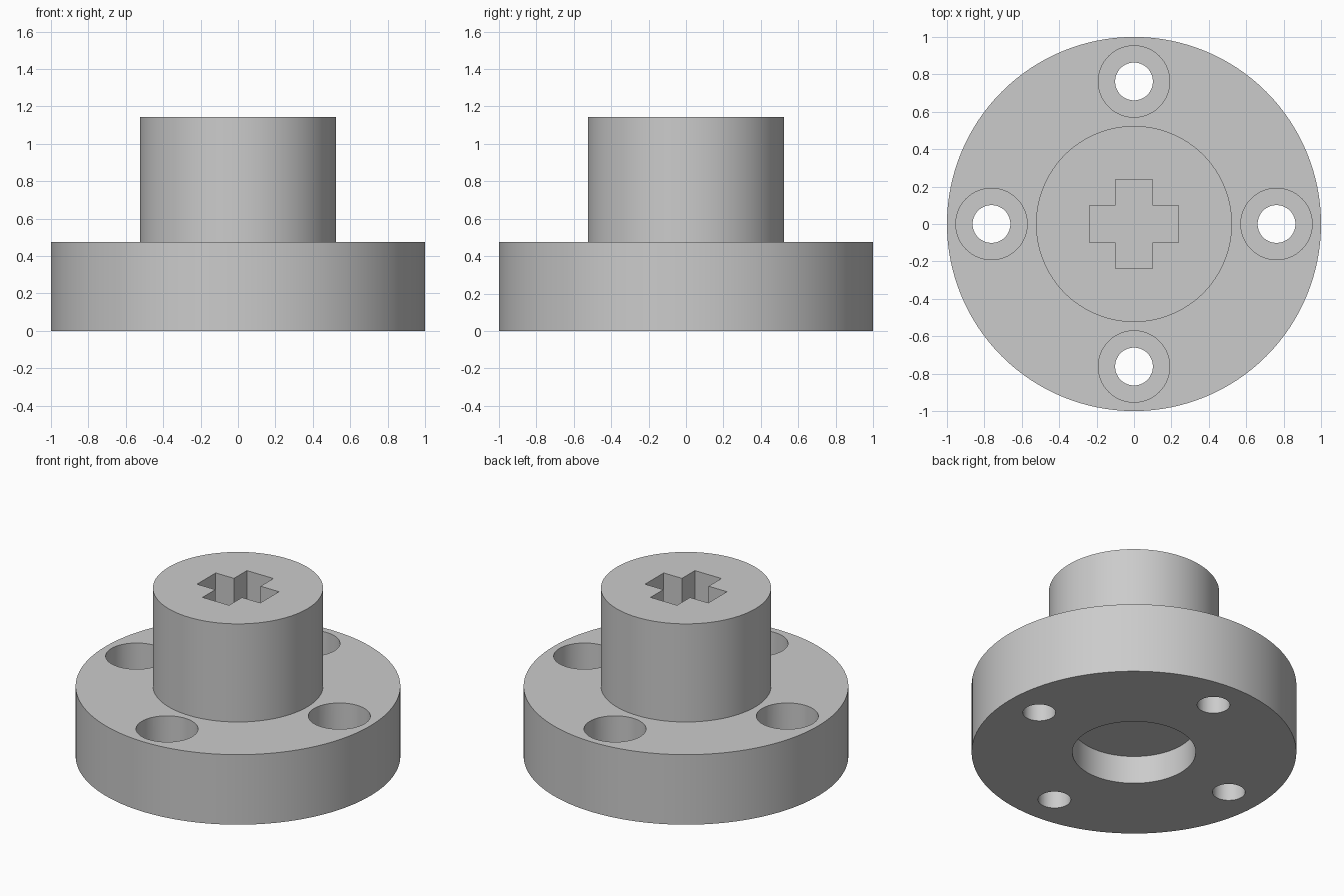
import bpy, bmesh, math
from mathutils import Matrix

cube = bpy.data.objects.get("Cube")
if cube:
    bpy.data.objects.remove(cube, do_unlink=True)

grey = bpy.data.materials.new("plain grey")
grey.use_nodes = True
colour = (0.6, 0.6, 0.6, 1)
grey.diffuse_color = colour
grey.node_tree.nodes["Principled BSDF"].inputs["Base Color"].default_value = colour

# Main dimensions
FLANGE_R, FLANGE_H = 1.0, 0.476
BOSS_R, TOP = 0.524, 1.143
POCKET_R, POCKET_D = 0.38, 0.19
HOLE_R, BORE_R, BORE_D = 0.101, 0.191, 0.185
HOLE_RING = 0.762
CROSS_LONG, CROSS_HALF = 0.238, 0.1


def make_object(name, bm):
    bmesh.ops.recalc_face_normals(bm, faces=bm.faces)
    mesh = bpy.data.meshes.new(name)
    bm.to_mesh(mesh)
    bm.free()
    mesh.materials.append(grey)
    obj = bpy.data.objects.new(name, mesh)
    bpy.context.collection.objects.link(obj)
    return obj


def lathe(name, profile, steps):
    """Turn a radius/height profile, starting and ending on the axis, about z."""
    bm = bmesh.new()
    verts = [bm.verts.new((r, 0, z)) for r, z in profile]
    edges = [bm.edges.new(pair) for pair in zip(verts, verts[1:])]
    bmesh.ops.spin(bm, geom=verts + edges, cent=(0, 0, 0), axis=(0, 0, 1),
                   angle=math.tau, steps=steps)
    bmesh.ops.remove_doubles(bm, verts=bm.verts, dist=1e-4)
    return make_object(name, bm)


def cut(target, cutter):
    cutter.hide_render = True
    mod = target.modifiers.new("cut", "BOOLEAN")
    mod.operation = "DIFFERENCE"
    mod.solver = "EXACT"
    mod.object = cutter
    bpy.context.view_layer.objects.active = target
    bpy.ops.object.modifier_apply(modifier=mod.name)
    bpy.data.objects.remove(cutter, do_unlink=True)


# Flange, boss and underside pocket in one turned body
hub = lathe("flanged_hub", [
    (0, POCKET_D), (POCKET_R, POCKET_D), (POCKET_R, 0), (FLANGE_R, 0),
    (FLANGE_R, FLANGE_H), (BOSS_R, FLANGE_H), (BOSS_R, TOP), (0, TOP)], 128)

# Four counterbored screw holes
shelf = FLANGE_H - BORE_D
for i in range(4):
    hole = lathe("screw_hole_cutter", [
        (0, -0.1), (HOLE_R, -0.1), (HOLE_R, shelf), (BORE_R, shelf),
        (BORE_R, FLANGE_H + 0.1), (0, FLANGE_H + 0.1)], 64)
    a = i * math.pi / 2
    hole.data.transform(Matrix.Translation(
        (HOLE_RING * math.cos(a), HOLE_RING * math.sin(a), 0)))
    cut(hub, hole)

# Blind cross-shaped axle socket, as deep as the boss
bm = bmesh.new()
L, W = CROSS_LONG, CROSS_HALF
outline = []
for i in range(4):
    turn = Matrix.Rotation(i * math.pi / 2, 3, "Z")
    for x, y in ((L, -W), (L, W), (W, W)):
        p = turn @ Matrix.Identity(3).col[0] * x + turn @ Matrix.Identity(3).col[1] * y
        outline.append(bm.verts.new((p.x, p.y, FLANGE_H)))
base = bm.faces.new(outline)
grown = bmesh.ops.extrude_face_region(bm, geom=[base], use_keep_orig=True)
bmesh.ops.translate(bm, vec=(0, 0, TOP - FLANGE_H + 0.1),
                    verts=[v for v in grown["geom"] if isinstance(v, bmesh.types.BMVert)])
cut(hub, make_object("cross_socket_cutter", bm))

# Smooth round walls with crisp rims
bpy.ops.object.select_all(action="DESELECT")
hub.select_set(True)
bpy.context.view_layer.objects.active = hub
bpy.ops.object.shade_smooth_by_angle(angle=math.radians(30))
